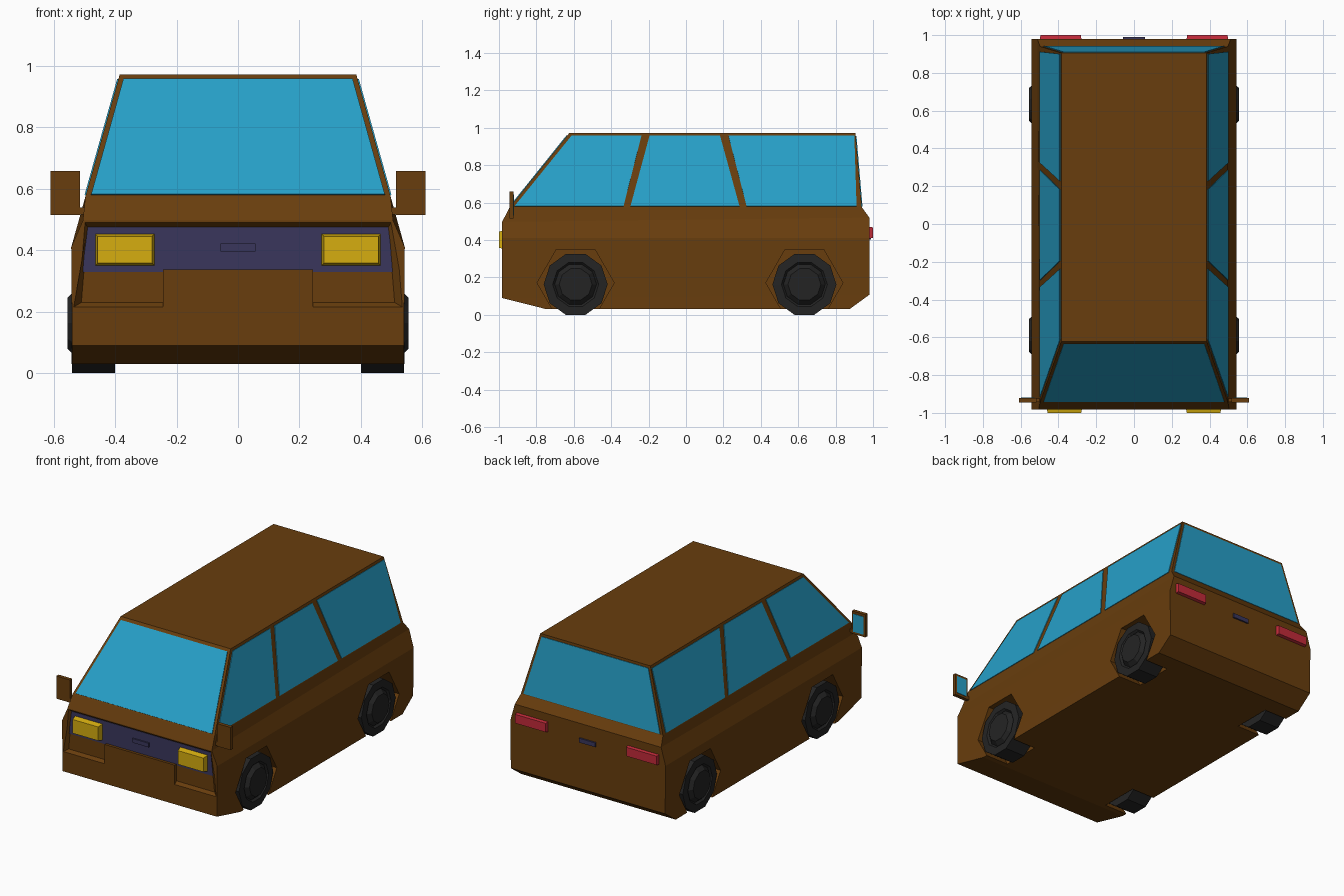
import bpy, bmesh, math
from mathutils import Vector

if "Cube" in bpy.data.objects:
    bpy.data.objects.remove(bpy.data.objects["Cube"])


def material(name, rgb):
    m = bpy.data.materials.new(name)
    m.diffuse_color = (*rgb, 1)
    m.use_nodes = True
    m.node_tree.nodes["Principled BSDF"].inputs["Base Color"].default_value = m.diffuse_color
    return m


BROWN = material("brown_paint", (0.138, 0.0467, 0.004))
GLASS = material("blue_glass", (0.020, 0.351, 0.578))
YELLOW = material("yellow_lamp", (0.672, 0.423, 0.005))
NAVY = material("navy_trim", (0.042, 0.037, 0.107))
RED = material("red_lamp", (0.546, 0.024, 0.042))
RUBBER = material("dark_rubber", (0.0176, 0.0176, 0.0176))


def loft(name, rings, mat):
    """Closed solid through a list of equal-length point loops."""
    bm = bmesh.new()
    loops = [[bm.verts.new(p) for p in r] for r in rings]
    n = len(loops[0])
    bm.faces.new(loops[0])
    bm.faces.new(loops[-1])
    for a, b in zip(loops, loops[1:]):
        for i in range(n):
            j = (i + 1) % n
            bm.faces.new((a[i], a[j], b[j], b[i]))
    bmesh.ops.recalc_face_normals(bm, faces=bm.faces)
    me = bpy.data.meshes.new(name)
    bm.to_mesh(me)
    bm.free()
    me.materials.append(mat)
    ob = bpy.data.objects.new(name, me)
    bpy.context.collection.objects.link(ob)
    return ob


def block(name, x0, x1, z0, z1, y0, y1, mat, taper=0.0):
    """Box from y0 to y1, its y1 end shrunk by taper."""
    def ring(y, t):
        return [(x0 + t, y, z0 + t), (x1 - t, y, z0 + t),
                (x1 - t, y, z1 - t), (x0 + t, y, z1 - t)]
    return loft(name, [ring(y0, 0), ring(y1, taper)], mat)


def plate(name, pts, outward, mat, half=0.004):
    """Thin flat plate lying on a surface."""
    p = [Vector(q) for q in pts]
    n = (p[1] - p[0]).cross(p[2] - p[0]).normalized()
    if n.dot(Vector(outward)) < 0:
        n = -n
    return loft(name, [[q - n * half for q in p], [q + n * half for q in p]], mat)


def cut(target, cutter):
    m = target.modifiers.new("cut", 'BOOLEAN')
    m.operation = 'DIFFERENCE'
    m.solver = 'EXACT'
    m.object = cutter
    bpy.context.view_layer.objects.active = target
    bpy.ops.object.modifier_apply(modifier=m.name)
    bpy.data.objects.remove(cutter)


# Body shell: rows are front y, z, half width, then back y, z, half width
LEVELS = [(-.746, .03, .54, .874, .03, .54), (-.983, .09, .54, .98, .107, .54),
          (-.983, .41, .543, .98, .41, .543), (-.983, .497, .505, .98, .52, .512),
          (-.943, .575, .497, .94, .575, .497), (-.623, .973, .385, .906, .973, .385)]
body = loft("body", [[(-fx, fy, fz), (fx, fy, fz), (bx, by, bz), (-bx, by, bz)]
                     for fy, fz, fx, by, bz, bx in LEVELS], BROWN)

# Wheel arches
AXLES = {"front": -.59, "rear": .633}
for s in (-1, 1):
    for y in AXLES.values():
        hexa = [(y + .206 * math.cos(k * math.pi / 3), .171 + .206 * math.sin(k * math.pi / 3))
                for k in range(6)]
        cut(body, loft("arch_cutter", [[(s * x, a, b) for a, b in hexa] for x in (.38, .7)], BROWN))

# Recessed nose with navy panel and central bumper block
def nose(y, xb, zb, xt, zt):
    return [(-xb, y, zb), (xb, y, zb), (xt, y, zt), (-xt, y, zt)]


cut(body, loft("nose_cutter", [nose(-1.003, .56, .20, .506, .505),
                               nose(-.963, .51, .23, .49, .475)], BROWN))
plate("grille_panel", nose(-.964, .508, .33, .489, .476), (0, -1, 0), NAVY, .002)
block("bumper_center", -.245, .245, .214, .337, -.95, -.983, BROWN)
block("front_handle", -.057, .057, .396, .422, -.96, -.975, NAVY)
block("rear_handle", -.057, .057, .403, .43, .97, .99, NAVY)


# Windows
def at(z, low, high):
    return low + (high - low) * (z - .575) / (.973 - .575)


LO, HI = .58, .957
for name, low, high, d in (("windshield", -.943, -.623, -1), ("rear_window", .94, .906, 1)):
    yl, yh = at(LO, low, high), at(HI, low, high)
    plate(name, [(-.478, yl, LO), (.478, yl, LO), (.373, yh, HI), (-.373, yh, HI)], (0, d, 0), GLASS)

SIDE = {"front": (-.917, -.334, -.238, -.612), "middle": (-.297, .286, .182, -.195),
        "rear": (.324, .912, .90, .227)}
for s, side in ((-1, "left"), (1, "right")):
    xl, xh = s * at(LO, .497, .385), s * at(HI, .497, .385)
    for pos, (a, b, c, d) in SIDE.items():
        plate(f"{pos}_window_{side}", [(xl, a, LO), (xl, b, LO), (xh, c, HI), (xh, d, HI)],
              (s, 0, 0), GLASS)

    # Lamps
    x0, x1 = sorted((s * .27, s * .467))
    block(f"headlamp_{side}", x0, x1, .348, .455, -.955, -1.0, YELLOW, .01)
    x0, x1 = sorted((s * .277, s * .50))
    block(f"tail_lamp_{side}", x0, x1, .406, .472, .97, 1.0, RED, .005)

    # Door mirrors
    x0, x1 = sorted((s * .515, s * .61))
    block(f"mirror_{side}", x0, x1, .515, .658, -.945, -.922, BROWN)
    block(f"mirror_glass_{side}", x0 + .012, x1 - .012, .53, .643, -.924, -.919, GLASS)
    x0, x1 = sorted((s * .47, s * .52))
    block(f"mirror_arm_{side}", x0, x1, .516, .54, -.943, -.924, BROWN)

    # Ten-sided wheels with a raised hub
    for pos, y in AXLES.items():
        rings = [[(s * x, y + r * math.cos(k * math.pi / 5), .1626 + r * math.sin(k * math.pi / 5))
                  for k in range(10)]
                 for x, r in ((.40, .171), (.54, .171), (.542, .123), (.53, .112), (.555, .088))]
        loft(f"{pos}_wheel_{side}", rings, RUBBER)
